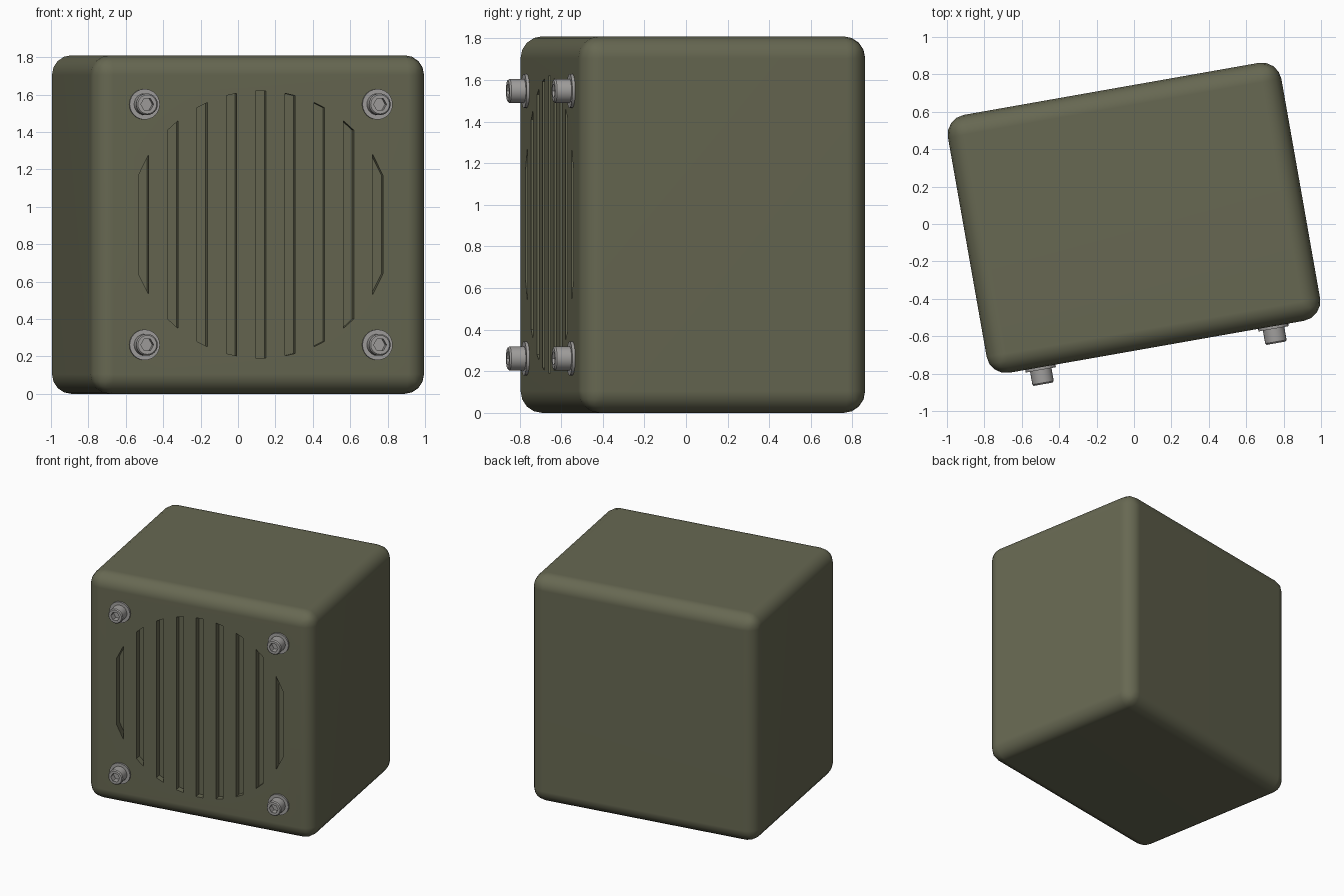
import bpy, bmesh
from math import pi, radians, sqrt, cos, sin
from mathutils import Matrix

if "Cube" in bpy.data.objects:
    bpy.data.objects.remove(bpy.data.objects["Cube"], do_unlink=True)

WIDTH, DEPTH, HEIGHT, ROUND = 1.81, 1.40, 1.81, 0.105
FRONT = -DEPTH / 2
# the whole box stands turned by ten degrees
PLACE = Matrix.Translation((0, 0.033, HEIGHT / 2)) @ Matrix.Rotation(radians(10), 4, 'Z')


def material(name, rgb, rough):
    m = bpy.data.materials.new(name)
    m.use_nodes = True
    m.diffuse_color = (*rgb, 1)
    bsdf = m.node_tree.nodes["Principled BSDF"]
    bsdf.inputs["Base Color"].default_value = (*rgb, 1)
    bsdf.inputs["Roughness"].default_value = rough
    return m


olive = material("olive_paint", (0.135, 0.138, 0.084), 0.6)
steel = material("steel", (0.36, 0.35, 0.34), 0.5)


def make_object(name, bm, mat, matrix):
    bmesh.ops.recalc_face_normals(bm, faces=bm.faces)
    mesh = bpy.data.meshes.new(name)
    bm.to_mesh(mesh)
    bm.free()
    mesh.materials.append(mat)
    ob = bpy.data.objects.new(name, mesh)
    bpy.context.collection.objects.link(ob)
    ob.matrix_world = matrix
    return ob


def smooth(ob, angle):
    bpy.ops.object.select_all(action='DESELECT')
    ob.select_set(True)
    bpy.context.view_layer.objects.active = ob
    bpy.ops.object.shade_smooth_by_angle(angle=radians(angle))


def loft(bm, rings, closed=False):
    """Skin equal rings of points; cap both ends unless the loop closes."""
    loops = [[bm.verts.new(p) for p in ring] for ring in rings]
    pairs = list(zip(loops, loops[1:]))
    if closed:
        pairs.append((loops[-1], loops[0]))
    else:
        bm.faces.new(loops[0])
        bm.faces.new(loops[-1])
    for a, b in pairs:
        for i in range(len(a)):
            j = (i + 1) % len(a)
            bm.faces.new((a[i], a[j], b[j], b[i]))


# Rounded box
bm = bmesh.new()
bmesh.ops.create_cube(bm, size=1, matrix=Matrix.Diagonal((WIDTH, DEPTH, HEIGHT, 1)))
bmesh.ops.bevel(bm, geom=bm.edges[:], offset=ROUND, segments=4, profile=0.5, affect='EDGES')
box = make_object("speaker_box", bm, olive, PLACE)

# Grille slots, trimmed to a circle
bm = bmesh.new()
PITCH, HALF, RADIUS = 0.159, 0.028, 0.714
for k in range(-4, 5):
    x0, x1 = k * PITCH - HALF, k * PITCH + HALF
    z0, z1 = (sqrt(RADIUS ** 2 - x * x) for x in (x0, x1))
    outline = [(x0, -z0), (x1, -z1), (x1, z1), (x0, z0)]
    loft(bm, [[(x, FRONT + y, z) for x, z in outline] for y in (-0.1, 0.05)])
cutter = make_object("slot_cutter", bm, olive, PLACE)
cutter.hide_render = True

bpy.context.view_layer.objects.active = box
cut = box.modifiers.new("slots", 'BOOLEAN')
cut.object = cutter
cut.operation = 'DIFFERENCE'
cut.solver = 'EXACT'
bpy.ops.object.modifier_apply(modifier=cut.name)
bpy.data.objects.remove(cutter, do_unlink=True)
smooth(box, 40)
normals = box.modifiers.new("even_shading", 'WEIGHTED_NORMAL')
normals.keep_sharp = True


# Bolts: ring points around the y axis, round or hexagonal
SIDES = 24


def ring(radius, out, hexagon=False):
    points = []
    for i in range(SIDES):
        a = 2 * pi * i / SIDES
        r = radius
        if hexagon:
            r *= cos(pi / 6) / cos(a % (pi / 3) - pi / 6)
        points.append((r * cos(a), -out, r * sin(a)))
    return points


for side, sx in (("right", -1), ("left", 1)):
    for level, sz in (("lower", -1), ("upper", 1)):
        spot = PLACE @ Matrix.Translation((sx * 0.632, FRONT, sz * 0.643))
        # Flat washer
        bm = bmesh.new()
        loft(bm, [ring(0.04, 0), ring(0.082, 0), ring(0.082, 0.014), ring(0.04, 0.014)], True)
        smooth(make_object(f"washer_{level}_{side}", bm, steel, spot), 30)
        # Socket head with a hexagonal recess
        bm = bmesh.new()
        loft(bm, [ring(0.058, 0), ring(0.058, 0.084), ring(0.051, 0.092),
                  ring(0.035, 0.092, True), ring(0.035, 0.045, True)])
        smooth(make_object(f"bolt_{level}_{side}", bm, steel, spot), 30)
